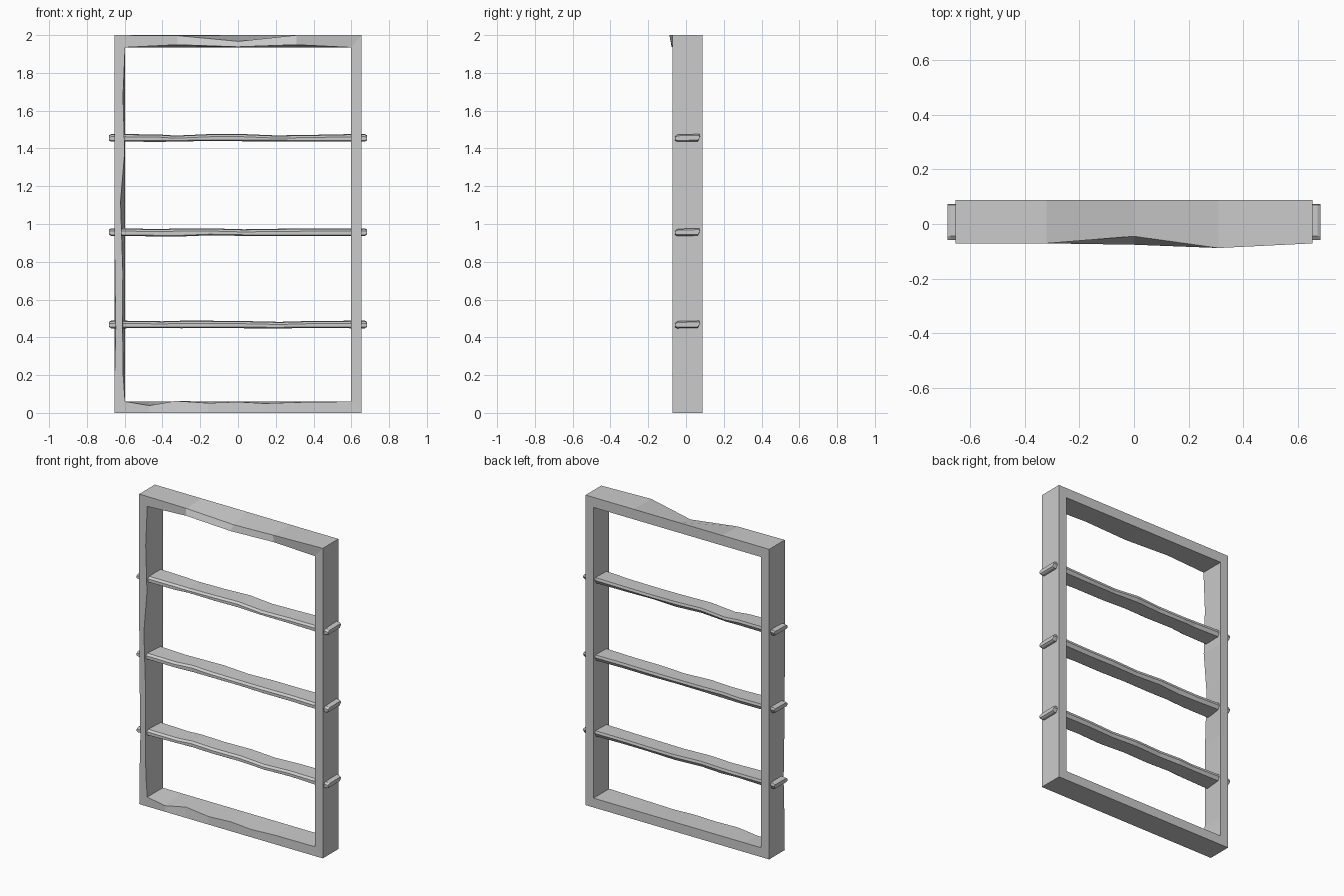
import bpy

if "Cube" in bpy.data.objects:
    bpy.data.objects.remove(bpy.data.objects["Cube"])

YB = 0.088          # back plane of the frame
YF = -0.071         # front plane of the frame
XO, XI = 0.655, 0.598
ZT, ZTI, ZBI = 2.0, 1.935, 0.06


def loft(name, rings, closed=False):
    """Skin a list of equal-length rings with flat faces."""
    n, m = len(rings[0]), len(rings)
    verts = [p for r in rings for p in r]
    faces = []
    for i in range(m if closed else m - 1):
        j = (i + 1) % m
        for k in range(n):
            l = (k + 1) % n
            faces.append((i * n + k, i * n + l, j * n + l, j * n + k))
    if not closed:
        faces.append(tuple(range(n))[::-1])
        faces.append(tuple(range((m - 1) * n, m * n)))
    me = bpy.data.meshes.new(name)
    me.from_pydata(verts, [], faces)
    ob = bpy.data.objects.new(name, me)
    bpy.context.collection.objects.link(ob)
    # consistent outward normals
    import bmesh
    bm = bmesh.new()
    bm.from_mesh(me)
    bmesh.ops.recalc_face_normals(bm, faces=bm.faces)
    bm.to_mesh(me)
    bm.free()
    return ob


def section(outer, inner, fo=0.0, fi=0.0, cut_o=0.0, cut_i=0.0):
    """Frame cross-section; cuts wear the front edges toward the middle."""
    (ox, oz), (ix, iz) = outer, inner
    wx, wz = ix - ox, iz - oz
    s = (wx * wx + wz * wz) ** 0.5
    ux, uz = wx / s, wz / s
    return [(ox + ux * cut_o, YF + fo, oz + uz * cut_o),
            (ix - ux * cut_i, YF + fi, iz - uz * cut_i),
            (ix, YB, iz), (ox, YB, oz)]


# Frame: one closed ring with worn front edges
rings = [section((-XO, 0), (-XI, ZBI))]
# bottom rail: x, inner front edge wear, inner front recess
for x, cut, rec in [(-0.47, 0.021, 0), (-0.33, -0.003, 0.012), (-0.16, 0.008, 0),
                    (0, 0.002, 0.004), (0.14, 0.01, 0), (0.31, 0.004, 0.004)]:
    rings.append(section((x, 0), (x, ZBI), 0, rec, 0, cut))
rings.append(section((XO, 0), (XI, ZBI)))
rings.append(section((XO, ZT), (XI, ZTI)))
# top rail: x, outer recess, inner recess, outer wear, inner wear
for x, fo, fi, co, ci in [(0.31, -0.017, -0.005, 0, 0.014),
                          (0, 0.026, -0.005, 0.033, 0.003),
                          (-0.32, 0, 0, 0.003, 0.014)]:
    rings.append(section((x, ZT), (x, ZTI), fo, fi, co, ci))
rings.append(section((-XO, ZT), (-XI, ZTI)))
# left post: z, outer wear, inner wear
for z, co, ci in [(1.68, 0, 0.011), (1.38, 0, 0.002), (1.12, 0, 0.024),
                  (0.75, 0.003, 0.012), (0.45, 0.008, 0.013), (0.2, 0.002, 0.01)]:
    rings.append(section((-XO, z), (-XI, z), 0, 0, co, ci))
loft("frame", rings, closed=True)

# Slats: chamfered boards passing through both posts
PROFILE = [(-0.058, -0.014), (-0.058, 0.006), (-0.044, 0.017), (0.07, 0.02),
           (0.074, 0.004), (0.062, -0.019), (-0.048, -0.02)]


def slat(name, zc, wear):
    def ring(x, scale=1.0, top=0.0, bottom=0.0, front=0.0, back=0.0):
        out = []
        for y, z in PROFILE:
            yy = y + (front if y < 0 else -back)
            zz = z * scale + (top if z > 0 else bottom)
            out.append((x, yy, zc + zz))
        return out
    rs = [ring(-0.683, 0.65), ring(-0.672), ring(-0.6)]
    rs += [ring(x, 1.0, *w) for x, *w in wear]
    rs += [ring(0.6), ring(0.672), ring(0.683, 0.65)]
    loft(name, rs)


# x, top, bottom, front recess, back recess
slat("upper_slat", 1.456, [(-0.42, -0.002, -0.001, 0.004, 0.004), (-0.33, -0.008, 0, 0.014, 0.0),
                           (-0.15, 0.0, 0.004, 0.004, 0.01), (0.03, 0.0, 0.002, 0.012, -0.004),
                           (0.2, -0.007, 0.002, 0.003, 0.006), (0.4, -0.004, 0, 0.006, 0.003)])
slat("middle_slat", 0.957, [(-0.42, -0.004, -0.003, 0.004, 0.003), (-0.3, 0.0, -0.003, 0.013, 0.006),
                            (-0.15, 0.0, 0.003, 0.003, 0.0), (0.03, -0.005, 0, 0.01, 0.007),
                            (0.22, -0.002, 0, 0.004, 0.002), (0.4, -0.001, 0, 0.006, 0.004)])
slat("lower_slat", 0.468, [(-0.4, -0.003, 0.002, 0.004, 0.004), (-0.3, 0.0, 0, 0.014, 0.0),
                           (-0.15, 0.0, 0.002, 0.004, 0.008), (0.04, -0.002, 0, 0.012, -0.003),
                           (0.22, -0.006, -0.001, 0.001, 0.006), (0.4, -0.001, 0.002, 0.006, 0.002)])
